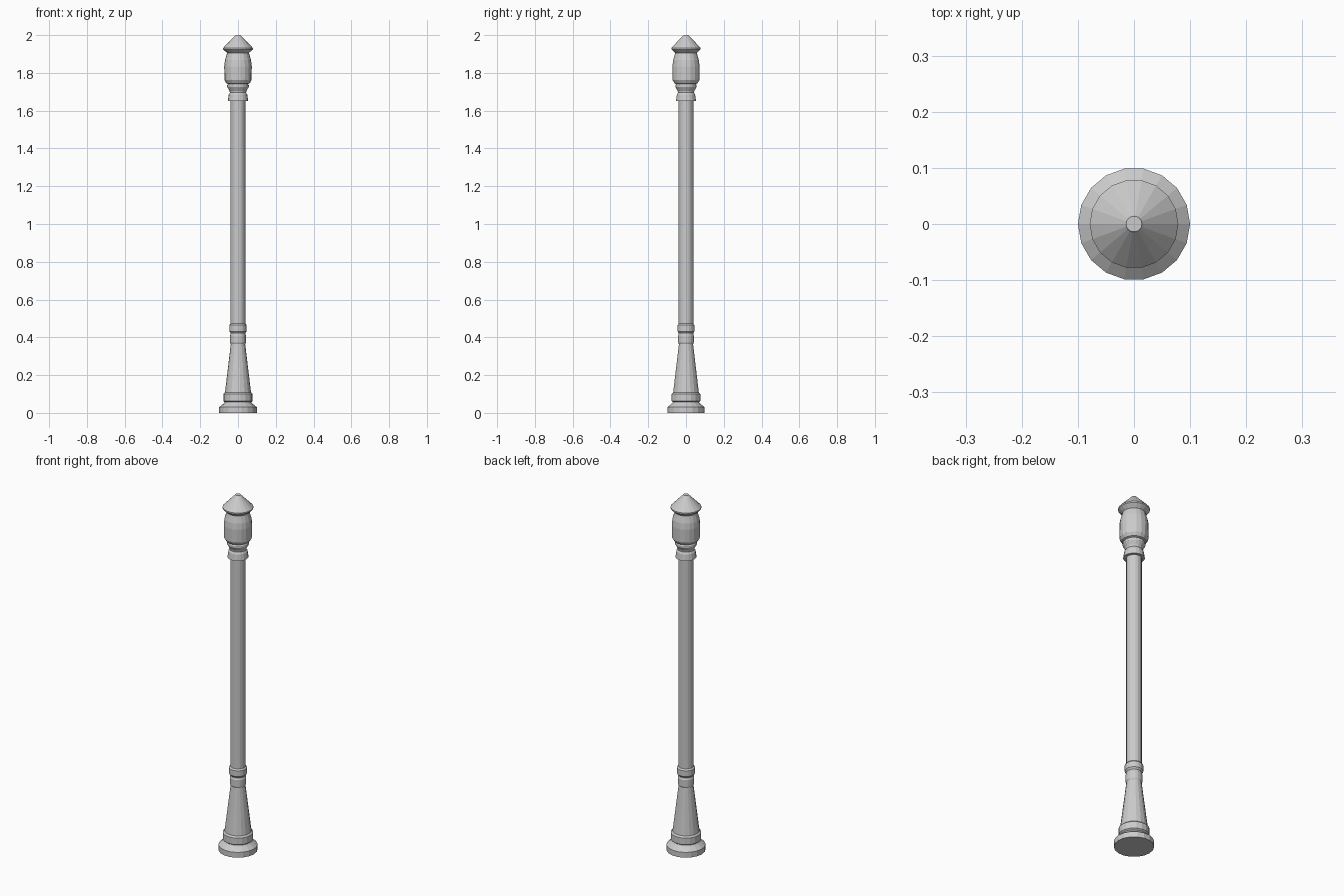
import bpy, bmesh, math

SIDES = 18


def lathe(name, profile):
    """Revolve (radius, z) points around z as a closed, flat-faced solid."""
    bm = bmesh.new()
    rings = []
    for r, z in profile:
        rings.append([bm.verts.new((r * math.cos(2 * math.pi * i / SIDES),
                                    r * math.sin(2 * math.pi * i / SIDES), z))
                      for i in range(SIDES)])
    for a, b in zip(rings, rings[1:]):
        for i in range(SIDES):
            j = (i + 1) % SIDES
            bm.faces.new((a[i], a[j], b[j], b[i]))
    bm.faces.new(rings[0][::-1])
    bm.faces.new(rings[-1])
    mesh = bpy.data.meshes.new(name)
    bm.to_mesh(mesh)
    bm.free()
    obj = bpy.data.objects.new(name, mesh)
    bpy.context.collection.objects.link(obj)
    return obj


# Foot plate with sloped shoulder
lathe("foot_plate", [(0.1, 0), (0.1, 0.03), (0.075, 0.05), (0.068, 0.06)])
# Collar and tapered pedestal
lathe("pedestal", [(0.068, 0.055), (0.078, 0.063), (0.078, 0.1), (0.069, 0.108),
                   (0.038, 0.365)])
# Two rings at the foot of the pole
lathe("lower_ring", [(0.037, 0.362), (0.042, 0.372), (0.042, 0.41), (0.037, 0.42)])
lathe("upper_ring", [(0.037, 0.42), (0.046, 0.432), (0.046, 0.464), (0.039, 0.472)])
# Long straight pole
lathe("pole", [(0.039, 0.4), (0.039, 1.66)])
# Collar and cup under the lantern
lathe("lantern_collar", [(0.054, 1.65), (0.049, 1.685), (0.043, 1.695), (0.045, 1.705),
                         (0.057, 1.725), (0.057, 1.735), (0.05, 1.745)])
# Rounded lantern body
lathe("lantern_body", [(0.05, 1.74), (0.062, 1.745), (0.072, 1.762), (0.073, 1.835),
                       (0.069, 1.868), (0.061, 1.895), (0.057, 1.91)])
# Conical roof
lathe("lantern_roof", [(0.057, 1.905), (0.079, 1.925), (0.079, 1.932), (0.052, 1.96),
                       (0.016, 1.997), (0.014, 2.0)])
